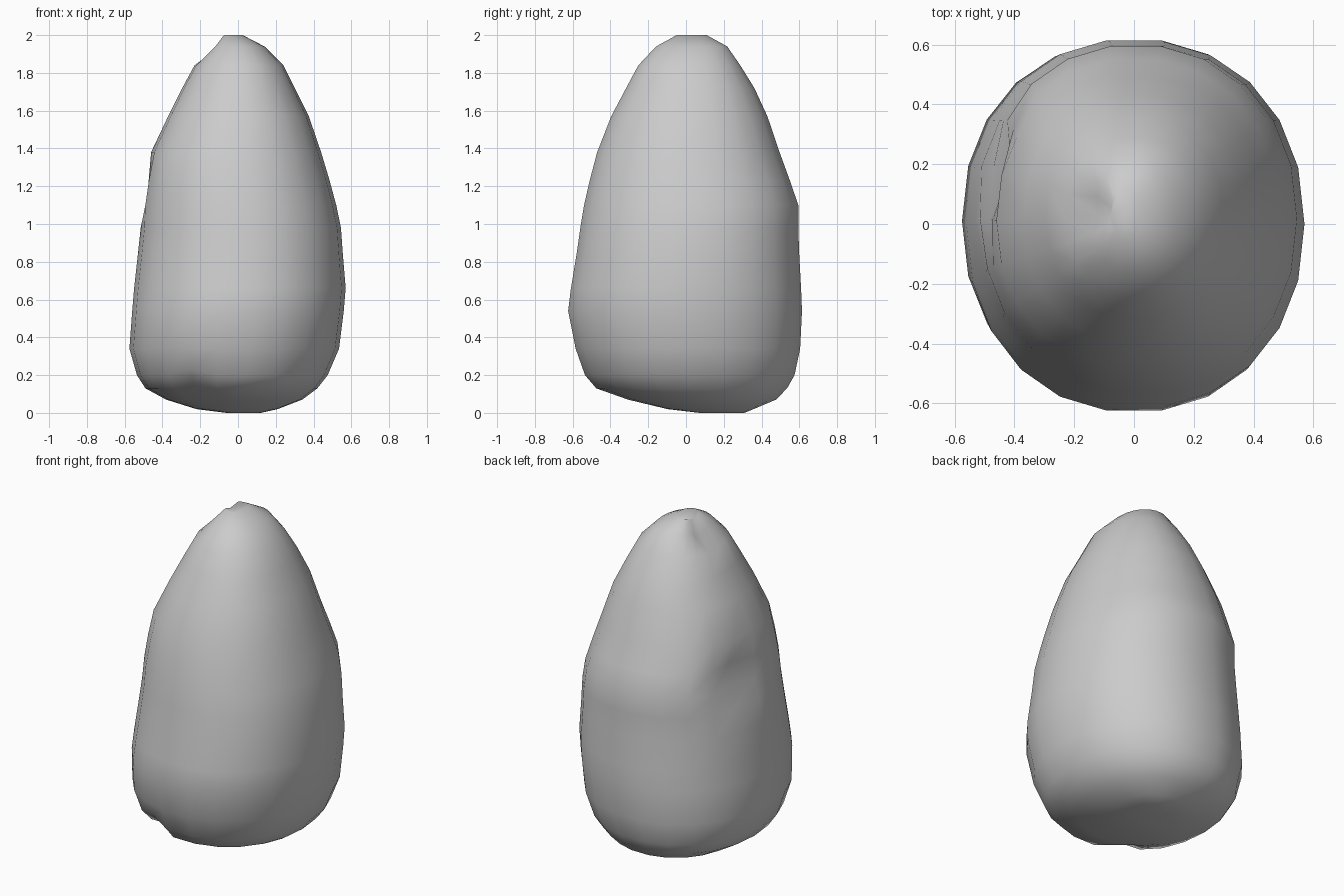
import bpy, bmesh, math
from mathutils import Vector

# Silhouette profile: z, x min, x max, y min, y max
RINGS = [
    (0.00, -0.06, 0.12, 0.07, 0.31),
    (0.02, -0.22, 0.21, -0.10, 0.36),
    (0.07, -0.38, 0.34, -0.31, 0.48),
    (0.13, -0.49, 0.42, -0.48, 0.54),
    (0.20, -0.535, 0.475, -0.54, 0.58),
    (0.34, -0.575, 0.535, -0.59, 0.61),
    (0.54, -0.56, 0.56, -0.63, 0.62),
    (0.66, -0.55, 0.57, -0.615, 0.615),
    (0.84, -0.53, 0.555, -0.585, 0.605),
    (0.98, -0.515, 0.545, -0.565, 0.60),
    (1.10, -0.51, 0.52, -0.545, 0.60),
    (1.23, -0.49, 0.485, -0.515, 0.555),
    (1.38, -0.46, 0.44, -0.475, 0.50),
    (1.57, -0.37, 0.375, -0.40, 0.435),
    (1.72, -0.295, 0.30, -0.32, 0.365),
    (1.84, -0.23, 0.24, -0.255, 0.29),
    (1.94, -0.14, 0.14, -0.16, 0.22),
    (2.00, -0.085, 0.025, -0.05, 0.11),
]
SIDES = 22
ROUND = 2 / 2.15    # slightly squared cross-section

# Chips: centre, radius, inward push
CHIPS = [
    ((-0.46, 0.17, 1.14), 0.20, (0.08, -0.03, 0.0)),
    ((-0.14, 0.04, 1.95), 0.10, (0.02, 0.0, -0.04)),
    ((-0.27, -0.47, 0.13), 0.14, (0.0, 0.03, 0.04)),
]


def power(v):
    return math.copysign(abs(v) ** ROUND, v)


bm = bmesh.new()
loops = []
for z, x0, x1, y0, y1 in RINGS:
    loop = []
    for i in range(SIDES):
        a = math.tau * i / SIDES
        p = Vector(((x0 + x1) / 2 + (x1 - x0) / 2 * power(math.cos(a)),
                    (y0 + y1) / 2 + (y1 - y0) / 2 * power(math.sin(a)), z))
        for centre, radius, push in CHIPS:
            d = (p - Vector(centre)).length / radius
            if d < 1:
                p += Vector(push) * (1 - d * d)
        loop.append(bm.verts.new(p))
    loops.append(loop)

# Skin between rings, plus end caps
for a, b in zip(loops, loops[1:]):
    for i in range(SIDES):
        j = (i + 1) % SIDES
        bm.faces.new((a[i], a[j], b[j], b[i]))
bm.faces.new(loops[0][::-1])
bm.faces.new(loops[-1])
bmesh.ops.recalc_face_normals(bm, faces=bm.faces)

mesh = bpy.data.meshes.new("boulder")
bm.to_mesh(mesh)
bm.free()
rock = bpy.data.objects.new("boulder", mesh)
bpy.context.collection.objects.link(rock)
bpy.context.view_layer.objects.active = rock
rock.select_set(True)
bpy.ops.object.shade_smooth_by_angle(angle=math.radians(60))
